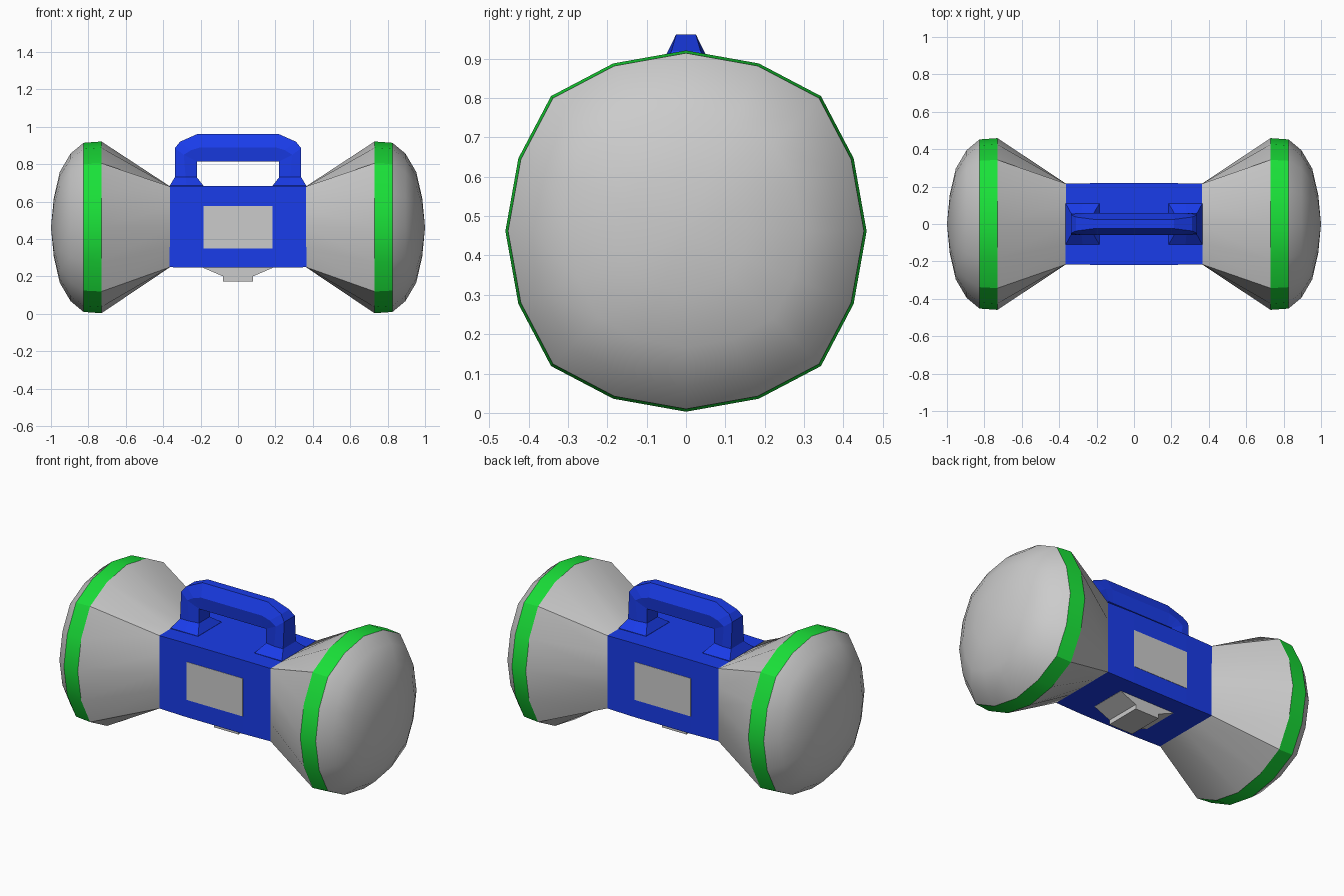
import bpy, bmesh, math

if "Cube" in bpy.data.objects:
    bpy.data.objects.remove(bpy.data.objects["Cube"])


def material(name, color):
    m = bpy.data.materials.new(name)
    m.diffuse_color = (*color, 1)
    m.use_nodes = True
    m.node_tree.nodes["Principled BSDF"].inputs["Base Color"].default_value = m.diffuse_color
    return m


BLUE = material("blue", (0.01, 0.045, 0.82))
GREEN = material("green", (0.01, 0.75, 0.04))
CZ = 0.462   # height of the long axis


def loft(name, rings, mat=None, cap_start=True, cap_end=True, smooth=None):
    """Skin a list of equal-length point rings."""
    bm = bmesh.new()
    vs = [[bm.verts.new(p) for p in ring] for ring in rings]
    n = len(rings[0])
    for a, b in zip(vs, vs[1:]):
        for i in range(n):
            j = (i + 1) % n
            bm.faces.new((a[i], a[j], b[j], b[i]))
    if cap_start:
        bm.faces.new(vs[0])
    if cap_end:
        bm.faces.new(vs[-1])
    bmesh.ops.remove_doubles(bm, verts=bm.verts, dist=1e-5)
    bmesh.ops.recalc_face_normals(bm, faces=bm.faces)
    me = bpy.data.meshes.new(name)
    bm.to_mesh(me)
    bm.free()
    ob = bpy.data.objects.new(name, me)
    bpy.context.collection.objects.link(ob)
    if mat:
        me.materials.append(mat)
    if smooth:
        bpy.ops.object.select_all(action='DESELECT')
        ob.select_set(True)
        bpy.context.view_layer.objects.active = ob
        bpy.ops.object.shade_smooth_by_angle(angle=math.radians(smooth))
    return ob


def four_way(x, quarter, scale=1.0, cz=CZ):
    """Repeat a quarter outline four times round the x axis."""
    pts = []
    for k in range(4):
        for y, z in quarter:
            for _ in range(k):
                y, z = -z, y
            pts.append((x, y * scale, cz + z * scale))
    return pts


ROUND = [(0.459, 0), (0.426, 0.185), (0.343, 0.343), (0.185, 0.426)]
H = 0.216
SQUARE = [(H, 0), (H, H / 2), (H, H), (H / 2, H)]


def rect(x, y, z):
    return [(-x, -y, z), (x, -y, z), (x, y, z), (-x, y, z)]


# central housing, bulging very slightly in the middle
loft("housing", [four_way(x, SQUARE, s, 0.465) for x, s in
                 ((-0.365, 1), (-0.185, 1.012), (0.185, 1.012), (0.365, 1))], BLUE)

# flared ends, coloured bands and domed caps
for s, side in ((-1, "left"), (1, "right")):
    loft(side + "_flare", [four_way(s * 0.362, SQUARE, 0.995, 0.465),
                           four_way(s * 0.73, ROUND)], smooth=25)
    loft(side + "_band", [four_way(s * 0.73, ROUND),
                          four_way(s * 0.826, ROUND, 0.985)], GREEN, smooth=30)
    dome = [(0.826, 0.985), (0.895, 0.86), (0.953, 0.645), (0.985, 0.34), (1.0, 0.0)]
    loft(side + "_dome", [four_way(s * x, ROUND, r) for x, r in dome],
         cap_end=False, smooth=40)

    # grey window on the front and back of the housing
    y0, y1 = s * 0.2, s * 0.2205
    loft(("front" if s < 0 else "back") + "_window",
         [[(-0.185, y, 0.35), (0.185, y, 0.35), (0.185, y, 0.575), (-0.185, y, 0.575)]
          for y in (y0, y1)])

# tapered grey fitting underneath
loft("bottom_fitting", [rect(0.185, 0.11, 0.26), rect(0.185, 0.11, 0.245),
                        rect(0.08, 0.11, 0.2), rect(0.08, 0.11, 0.173)])

# carrying handle: (x, z, half depth) at outer, middle and inner edge
half = [
    ((0.365, 0.675, 0.11), (0.275, 0.675, 0.11), (0.185, 0.675, 0.11)),
    ((0.365, 0.685, 0.11), (0.275, 0.685, 0.11), (0.185, 0.685, 0.11)),
    ((0.338, 0.73, 0.06), (0.28, 0.73, 0.06), (0.22, 0.73, 0.05)),
    ((0.338, 0.885, 0.05), (0.29, 0.85, 0.06), (0.22, 0.814, 0.05)),
    ((0.31, 0.92, 0.037), (0.25, 0.875, 0.06), (0.21, 0.814, 0.05)),
    ((0.215, 0.962, 0.025), (0.2, 0.89, 0.06), (0.19, 0.814, 0.05)),
]


def section(row, s):
    return ([(s * x, -d, z) for x, z, d in row]
            + [(s * x, d, z) for x, z, d in reversed(row)])


loft("handle", [section(r, -1) for r in half] + [section(r, 1) for r in reversed(half)],
     BLUE)
